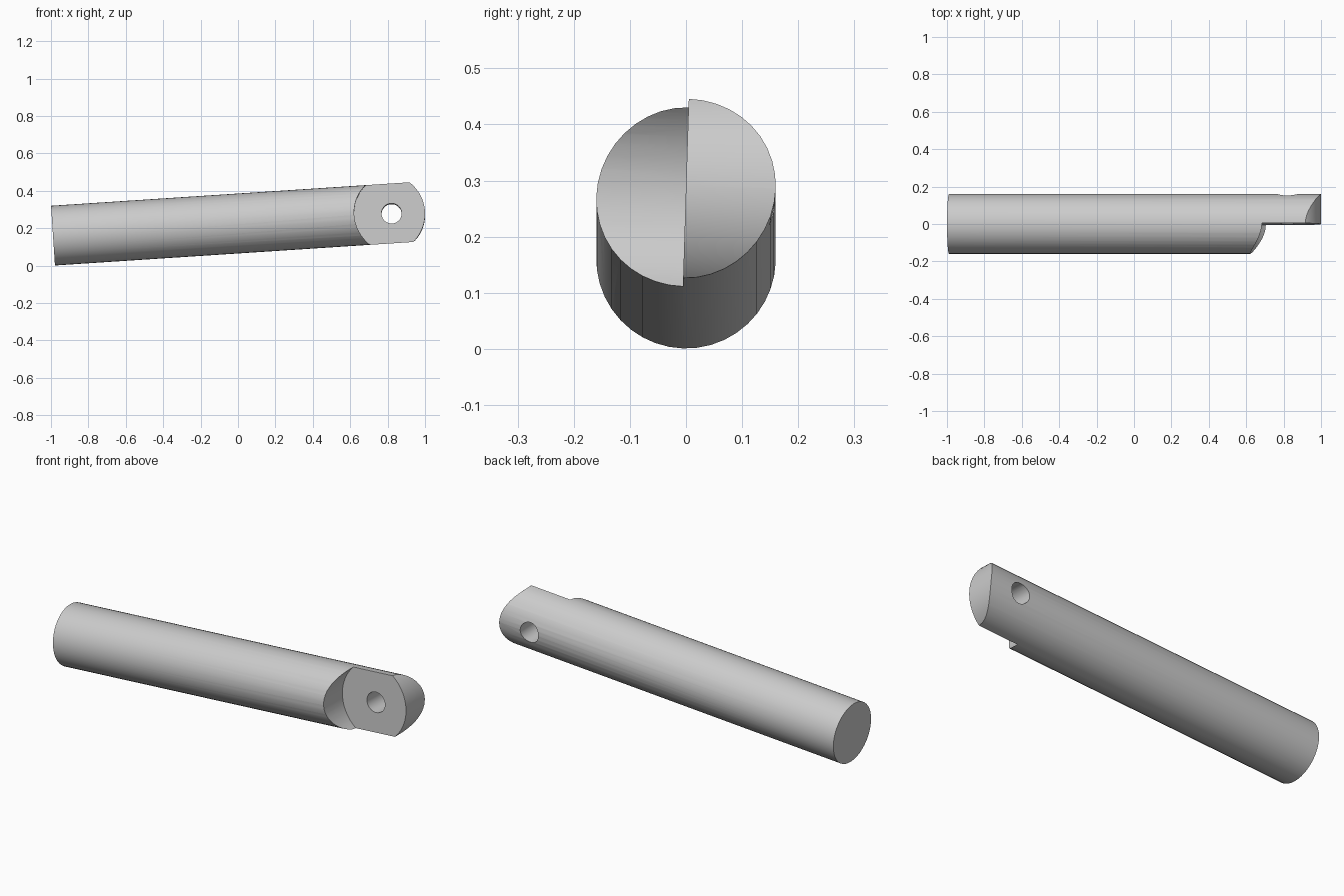
import bpy, bmesh, math
from mathutils import Matrix

if "Cube" in bpy.data.objects:
    bpy.data.objects.remove(bpy.data.objects["Cube"], do_unlink=True)

R = 0.16          # rod radius
LENGTH = 1.814    # square end to hole centre
ARC = 0.212       # radius of the rounded tip and shoulder


def arc(cx, radius, start, end, steps):
    """Points (x, z) on an arc, angles in degrees."""
    angles = [math.radians(start + (end - start) * i / steps) for i in range(steps + 1)]
    return [(cx + radius * math.cos(a), radius * math.sin(a)) for a in angles]


def prism(name, profile, y0, y1):
    """Extrude an (x, z) profile along y."""
    bm = bmesh.new()
    face = bm.faces.new([bm.verts.new((x, y0, z)) for x, z in profile])
    out = bmesh.ops.extrude_face_region(bm, geom=[face])
    verts = [v for v in out["geom"] if isinstance(v, bmesh.types.BMVert)]
    bmesh.ops.translate(bm, vec=(0, y1 - y0, 0), verts=verts)
    bmesh.ops.recalc_face_normals(bm, faces=bm.faces)
    return make_object(name, bm)


def make_object(name, bm):
    mesh = bpy.data.meshes.new(name)
    bm.to_mesh(mesh)
    bm.free()
    obj = bpy.data.objects.new(name, mesh)
    bpy.context.collection.objects.link(obj)
    return obj


# Round bar along x, with the hole centre as origin
bm = bmesh.new()
bmesh.ops.create_cone(bm, cap_ends=True, segments=40, radius1=R, radius2=R, depth=LENGTH + 0.4)
bmesh.ops.rotate(bm, verts=bm.verts, matrix=Matrix.Rotation(math.pi / 2, 3, 'Y'))
bmesh.ops.translate(bm, verts=bm.verts, vec=((0.4 - LENGTH) / 2, 0, 0))
rod = make_object("rod", bm)

# Rounded tip, half-depth flat with curved shoulder, and cross hole
tip = prism("tip_outline", [(-2, ARC), (-2, -ARC)] + arc(-0.033, ARC, -90, 90, 40), -0.3, 0.3)
flat = prism("flat_cutter", [(0.6, -ARC), (0.6, ARC)] + arc(0.012, ARC, 90, 270, 40), -0.3, 0)
hole = prism("hole_cutter", arc(0, 0.054, 0, 360, 32)[:-1], -0.3, 0.3)

for cutter, operation in ((tip, 'INTERSECT'), (flat, 'DIFFERENCE'), (hole, 'DIFFERENCE')):
    cutter.hide_render = True
    mod = rod.modifiers.new(cutter.name, 'BOOLEAN')
    mod.object, mod.operation, mod.solver = cutter, operation, 'EXACT'

# Bake the cuts and discard the cutters
bpy.context.view_layer.update()
graph = bpy.context.evaluated_depsgraph_get()
mesh = bpy.data.meshes.new_from_object(rod.evaluated_get(graph))
rod.modifiers.clear()
rod.data = mesh
for cutter in (tip, flat, hole):
    bpy.data.objects.remove(cutter, do_unlink=True)

# Tilt the rod upward toward its tip, with a slight roll
rod.data.transform(Matrix.Translation((0.821, 0, 0.279))
                   @ Matrix.Rotation(math.radians(-3.75), 4, 'Y')
                   @ Matrix.Rotation(math.radians(-1.8), 4, 'X'))

# Plain grey metal
grey = bpy.data.materials.new("light_grey")
grey.use_nodes = True
color = (0.6, 0.6, 0.6, 1)
grey.diffuse_color = color
grey.node_tree.nodes["Principled BSDF"].inputs["Base Color"].default_value = color
rod.data.materials.clear()
rod.data.materials.append(grey)

bpy.ops.object.select_all(action='DESELECT')
rod.select_set(True)
bpy.context.view_layer.objects.active = rod
bpy.ops.object.shade_smooth_by_angle(angle=math.radians(30))
